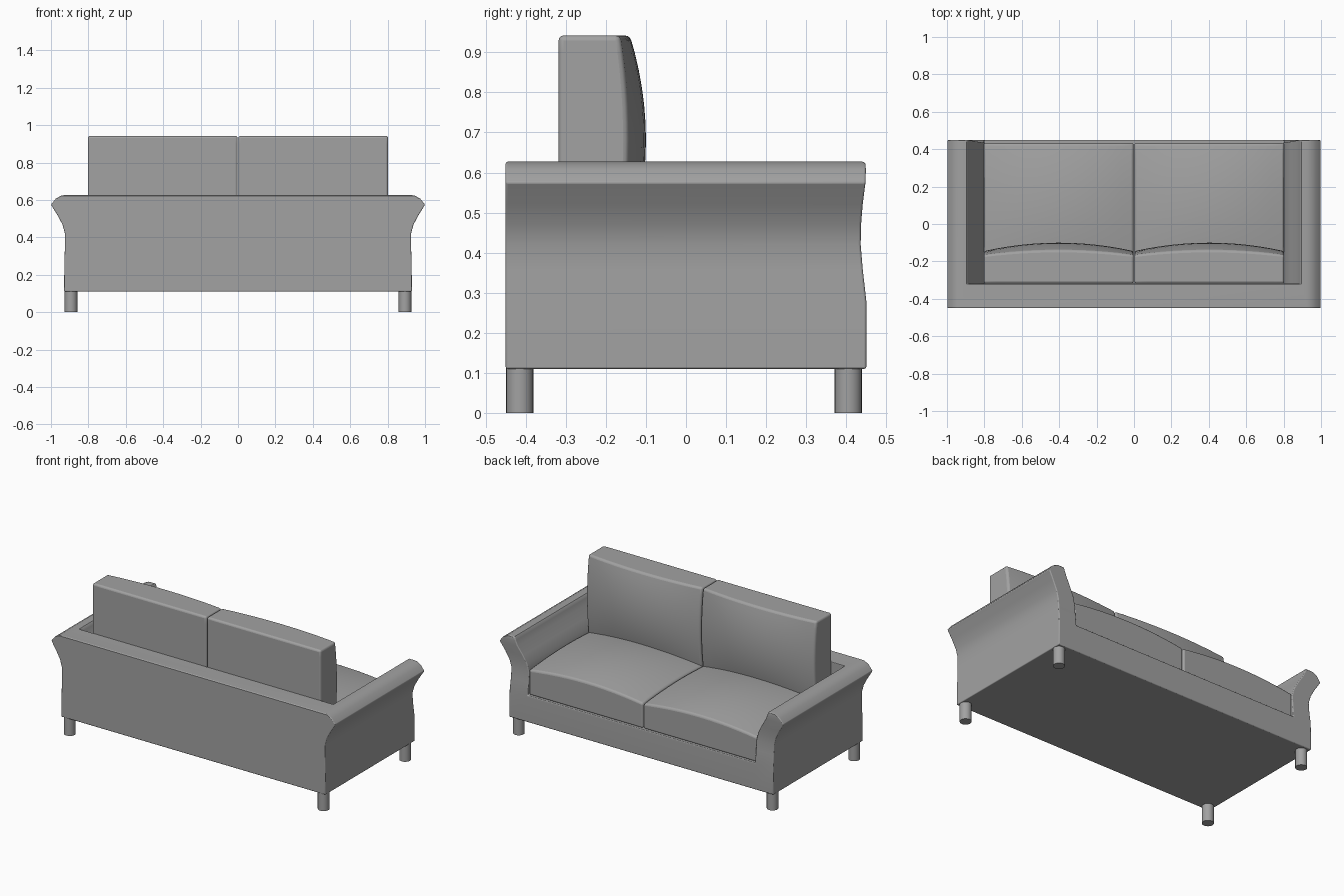
import bpy, bmesh, math

if "Cube" in bpy.data.objects:
    bpy.data.objects.remove(bpy.data.objects["Cube"], do_unlink=True)

GREY = (0.36, 0.36, 0.36, 1)
fabric = bpy.data.materials.new("grey")
fabric.use_nodes = True
fabric.diffuse_color = GREY
fabric.node_tree.nodes["Principled BSDF"].inputs["Base Color"].default_value = GREY


def finish(bm, name, bevel=0.0, limit=50):
    """Turn a bmesh into a smooth-shaded object with softened edges."""
    bmesh.ops.recalc_face_normals(bm, faces=bm.faces)
    mesh = bpy.data.meshes.new(name)
    bm.to_mesh(mesh)
    bm.free()
    mesh.materials.append(fabric)
    obj = bpy.data.objects.new(name, mesh)
    bpy.context.collection.objects.link(obj)
    bpy.ops.object.select_all(action="DESELECT")
    obj.select_set(True)
    bpy.context.view_layer.objects.active = obj
    bpy.ops.object.shade_smooth_by_angle(angle=math.radians(35))
    if bevel:
        mod = obj.modifiers.new("soft_edges", "BEVEL")
        mod.width = bevel
        mod.segments = 3
        mod.limit_method = "ANGLE"
        mod.angle_limit = math.radians(limit)
    return obj


# Frame: U-shaped sections stacked upwards (height, outer x, inner x, front y)
BACK, INNER_BACK = -0.45, -0.32
LEVELS = [
    (0.11, 0.93, 0.80, 0.45),
    (0.28, 0.928, 0.80, 0.45),
    (0.36, 0.925, 0.80, 0.441),
    (0.42, 0.925, 0.80, 0.436),
    (0.47, 0.939, 0.812, 0.437),
    (0.52, 0.966, 0.838, 0.441),
    (0.575, 1.0, 0.872, 0.448),
    (0.607, 0.974, 0.885, 0.449),
    (0.622, 0.948, 0.89, 0.448),
    (0.627, 0.925, 0.895, 0.445),
]
bm = bmesh.new()
rings = []
for z, xo, xi, yf in LEVELS:
    outline = [(-xo, BACK), (xo, BACK), (xo, yf), (xi, yf), (xi, INNER_BACK),
               (-xi, INNER_BACK), (-xi, yf), (-xo, yf)]
    # the lowest section is solid, so it needs no inner corners
    rings.append([None if z == LEVELS[0][0] and i in (4, 5) else bm.verts.new((x, y, z))
                  for i, (x, y) in enumerate(outline)])
for level, (low, high) in enumerate(zip(rings, rings[1:])):
    for i in range(8):
        j = (i + 1) % 8
        if level == 0 and i in (3, 4, 5):
            continue
        bm.faces.new((low[i], low[j], high[j], high[i]))
base, deck, top = rings[0], rings[1], rings[-1]
bm.faces.new((base[3], base[6], deck[6], deck[3]))             # apron
bm.faces.new([v for v in base if v])                           # underside
bm.faces.new([deck[i] for i in (3, 4, 5, 6)])                  # seat deck
for corners in ((0, 1, 4, 5), (1, 2, 3, 4), (0, 5, 6, 7)):     # top rims
    bm.faces.new([top[i] for i in corners])
finish(bm, "sofa_frame", 0.008)


def cushion(name, low, high, axis, domes):
    """Box whose positive face along the axis swells into a dome."""
    bm = bmesh.new()
    bmesh.ops.create_cube(bm, size=2)
    bmesh.ops.subdivide_edges(bm, edges=bm.edges, cuts=11, use_grid_fill=True)
    across_u, across_v = [a for a in range(3) if a != axis]
    for v in bm.verts:
        u, w = 1 - v.co[across_u] ** 2, 1 - v.co[across_v] ** 2
        t = [(c + 1) / 2 for c in v.co]
        swell = domes[0] * u + domes[1] * w + domes[2] * u * w
        for a in range(3):
            v.co[a] = low[a] + (high[a] - low[a]) * t[a]
        v.co[axis] += swell * t[axis]
    return finish(bm, name, 0.012)


# Seat and back cushions, one pair per side
for side, x0, x1 in (("left", 0.002, 0.803), ("right", -0.803, -0.002)):
    cushion("seat_cushion_" + side, (x0, -0.31, 0.275), (x1, 0.432, 0.435), 2,
            (0.03, 0.02, 0.02))
    cushion("back_cushion_" + side, (x0, -0.318, 0.42), (x1, -0.165, 0.942), 1,
            (0.025, 0.02, 0.02))

# Legs
for side, x in (("left", 0.893), ("right", -0.893)):
    for end, y in (("rear", -0.415), ("front", 0.405)):
        bm = bmesh.new()
        bmesh.ops.create_cone(bm, cap_ends=True, segments=24, radius1=0.034,
                              radius2=0.034, depth=0.115)
        bmesh.ops.translate(bm, verts=bm.verts, vec=(x, y, 0.0575))
        finish(bm, "leg_" + end + "_" + side)
